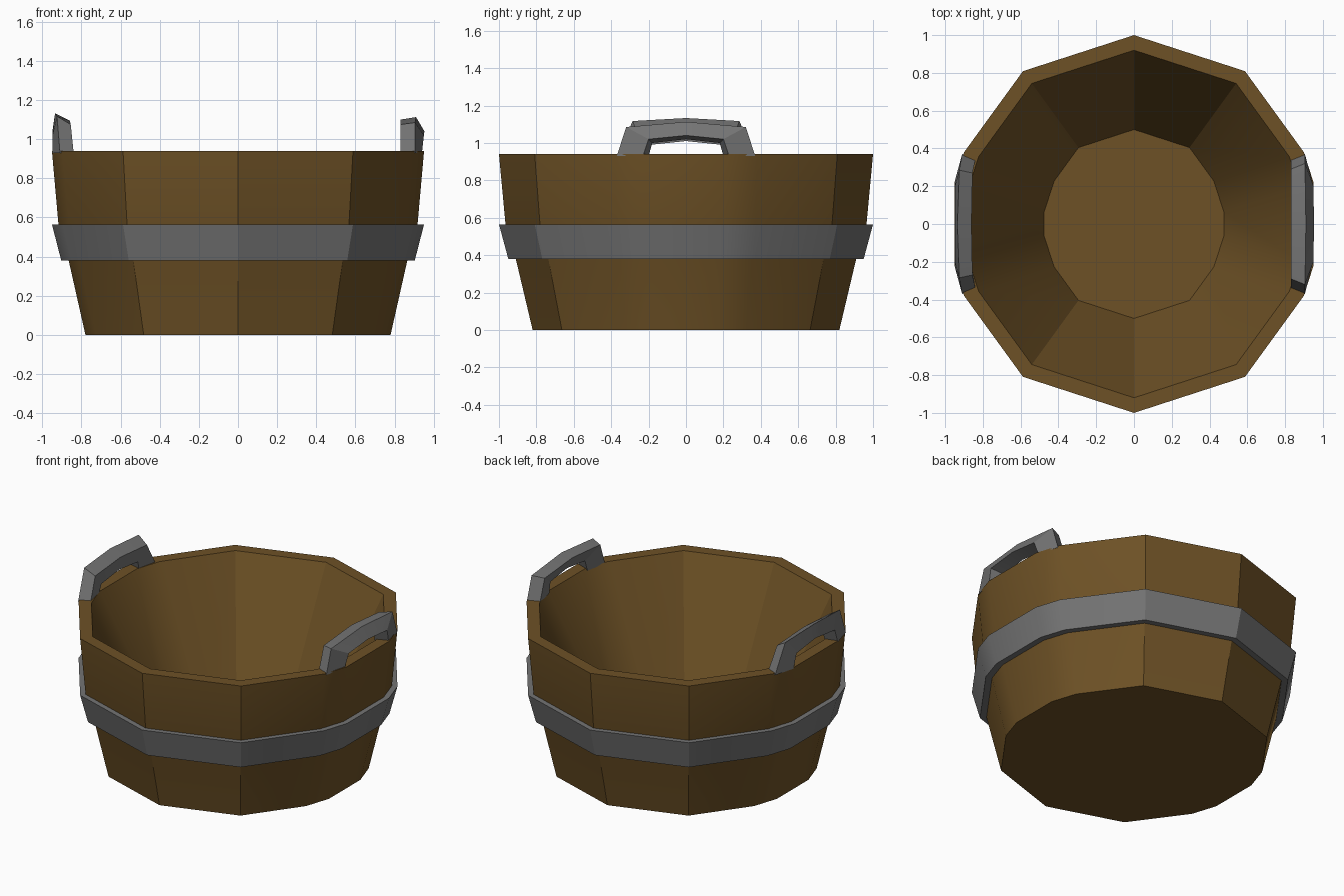
import bpy, bmesh, math
from mathutils import Vector

cube = bpy.data.objects.get("Cube")
if cube:
    bpy.data.objects.remove(cube, do_unlink=True)


def make_material(name, color, roughness, metallic=0.0):
    mat = bpy.data.materials.new(name)
    mat.use_nodes = True
    mat.diffuse_color = color
    node = next(n for n in mat.node_tree.nodes if n.type == 'BSDF_PRINCIPLED')
    node.inputs["Base Color"].default_value = color
    node.inputs["Roughness"].default_value = roughness
    node.inputs["Metallic"].default_value = metallic
    return mat


wood = make_material("brown wood", (0.155, 0.083, 0.019, 1), 0.8)
metal = make_material("grey metal", (0.175, 0.175, 0.175, 1), 0.6)


def finish(bm, name, mat, angle):
    bmesh.ops.recalc_face_normals(bm, faces=bm.faces)
    mesh = bpy.data.meshes.new(name)
    bm.to_mesh(mesh)
    bm.free()
    mesh.materials.append(mat)
    ob = bpy.data.objects.new(name, mesh)
    bpy.context.collection.objects.link(ob)
    bpy.ops.object.select_all(action='DESELECT')
    ob.select_set(True)
    bpy.context.view_layer.objects.active = ob
    bpy.ops.object.shade_smooth_by_angle(angle=math.radians(angle))
    return ob


def ring_points(radius, z, cut=0.09):
    """Ten-sided ring whose four corners beside the handles are cut."""
    corners = [Vector((radius * math.cos(a), radius * math.sin(a), z))
               for a in (math.radians(18 + 36 * i) for i in range(10))]
    points = []
    for i, p in enumerate(corners):
        if i in (0, 4, 5, 9):
            for q in (corners[i - 1], corners[(i + 1) % 10]):
                points.append(p + (q - p).normalized() * cut)
        else:
            points.append(p)
    return points


def bridge(bm, a, b):
    for i in range(len(a)):
        j = (i + 1) % len(a)
        bm.faces.new((a[i], a[j], b[j], b[i]))


def lathe(name, profile, mat, closed):
    bm = bmesh.new()
    rings = [[bm.verts.new(p) for p in ring_points(r, z)] for r, z in profile]
    for a, b in zip(rings, rings[1:]):
        bridge(bm, a, b)
    if closed:
        bridge(bm, rings[-1], rings[0])
    else:
        bm.faces.new(rings[0])
        bm.faces.new(rings[-1])
    return finish(bm, name, mat, 30)


# Tub: outer wall, rim, sloping inner wall and floor
lathe("tub", [(0.82, 0), (0.91, 0.38), (0.965, 0.565), (1.0, 0.94),
              (0.92, 0.94), (0.5, 0.08)], wood, False)

# Hoop around the middle
lathe("hoop", [(0.95, 0.38), (1.0, 0.565), (0.95, 0.565), (0.895, 0.38)],
      metal, True)


def handle(name, side, stations):
    """Arch of four-cornered sections, half given and mirrored in y.
    Corners run: outside top, inside top, inside bottom, outside bottom."""
    bm = bmesh.new()
    path = [[(x, -y, z) for x, y, z in s] for s in stations]
    path += [s for s in reversed(stations[:-1])]
    rings = [[bm.verts.new((side * x, y, z)) for x, y, z in s] for s in path]
    for a, b in zip(rings, rings[1:]):
        bridge(bm, a, b)
    bm.faces.new(rings[0])
    bm.faces.new(rings[-1])
    return finish(bm, name, metal, 15)


# Handles: foot, shoulder and middle of each arch
handle("left_handle", 1, [
    [(0.905, 0.37, 0.93), (0.83, 0.34, 0.93), (0.86, 0.2, 0.93), (0.94, 0.23, 0.93)],
    [(0.905, 0.32, 1.085), (0.83, 0.29, 1.075), (0.865, 0.18, 1.0), (0.95, 0.2, 1.02)],
    [(0.91, 0, 1.113), (0.83, 0, 1.1), (0.87, 0, 1.02), (0.953, 0, 1.04)]])
handle("right_handle", -1, [
    [(0.91, 0.37, 0.93), (0.84, 0.34, 0.93), (0.87, 0.21, 0.93), (0.948, 0.23, 0.93)],
    [(0.925, 0.285, 1.117), (0.855, 0.27, 1.075), (0.865, 0.19, 0.99), (0.948, 0.2, 1.02)],
    [(0.935, 0, 1.133), (0.86, 0, 1.095), (0.87, 0, 1.01), (0.948, 0, 1.045)]])
